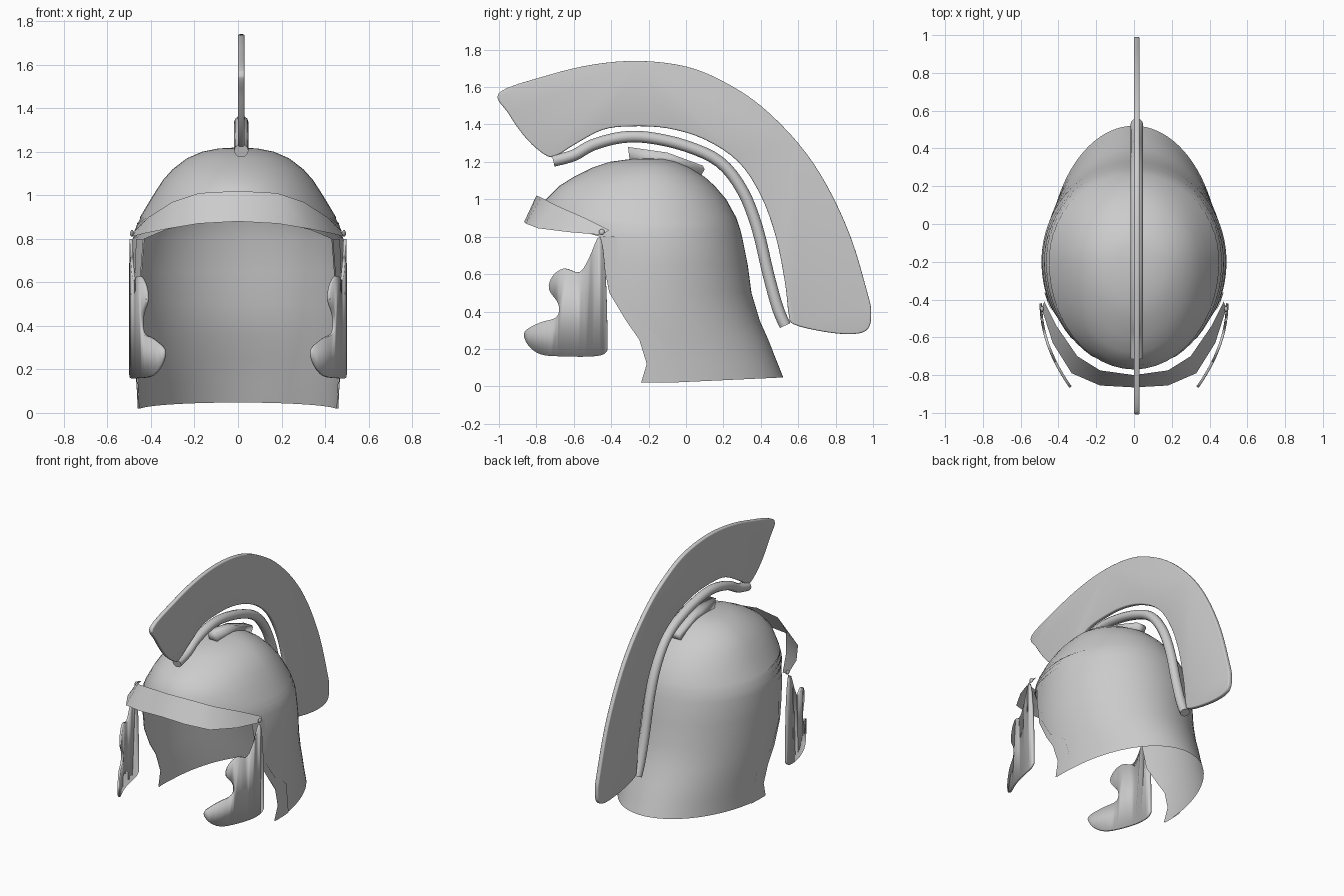
import bpy, bmesh, math
from mathutils import Vector

if "Cube" in bpy.data.objects:
    bpy.data.objects.remove(bpy.data.objects["Cube"])

steel = bpy.data.materials.new("plain_grey")
steel.use_nodes = True
GREY = (0.6, 0.6, 0.6, 1)
steel.diffuse_color = GREY
steel.node_tree.nodes["Principled BSDF"].inputs["Base Color"].default_value = GREY


def finish(name, bm, angle=40, mirror=False, thick=0, bevel=0):
    mesh = bpy.data.meshes.new(name)
    bmesh.ops.recalc_face_normals(bm, faces=bm.faces)
    bm.to_mesh(mesh)
    bm.free()
    obj = bpy.data.objects.new(name, mesh)
    bpy.context.collection.objects.link(obj)
    mesh.materials.append(steel)
    if mirror:
        mod = obj.modifiers.new("mirror", "MIRROR")
        mod.use_clip = True
        mod.merge_threshold = 0.002
    if thick:
        mod = obj.modifiers.new("thickness", "SOLIDIFY")
        mod.thickness, mod.offset = thick, 0
    if bevel:
        mod = obj.modifiers.new("soft_edge", "BEVEL")
        mod.width, mod.segments = bevel, 3
    bpy.ops.object.select_all(action="DESELECT")
    obj.select_set(True)
    bpy.context.view_layer.objects.active = obj
    bpy.ops.object.shade_smooth_by_angle(angle=math.radians(angle))
    return obj


def smooth_line(pts, closed=True, steps=4):
    """Catmull-Rom curve through 2D points."""
    n, out = len(pts), []
    for i in range(n if closed else n - 1):
        ids = [i - 1, i, i + 1, i + 2]
        ids = [k % n if closed else min(max(k, 0), n - 1) for k in ids]
        a, b, c, d = (Vector(pts[k]) for k in ids)
        for s in range(steps):
            t = s / steps
            out.append(0.5 * (2 * b + (c - a) * t + (2 * a - 5 * b + 4 * c - d) * t * t
                              + (3 * b - a - 3 * c + d) * t ** 3))
    return out if closed else out + [Vector(pts[-1])]


def grid(bm, rows):
    verts = [[bm.verts.new(p) for p in row] for row in rows]
    for r, q in zip(verts, verts[1:]):
        for i in range(len(r) - 1):
            bm.faces.new((r[i], r[i + 1], q[i + 1], q[i]))
    bmesh.ops.remove_doubles(bm, verts=bm.verts, dist=0.0005)


# Bowl and neck guard: height, half width, back, front of oval, front edge
ROWS = [(.02, .455, .52, -.70, -.24), (.12, .46, .485, -.70, -.21),
        (.25, .47, .44, -.72, -.25), (.35, .48, .395, -.72, -.32),
        (.5, .487, .35, -.74, -.41), (.65, .49, .33, -.75, -.44),
        (.8, .485, .30, -.76, -.46), (.84, .475, .29, -.765, -.6),
        (.87, .465, .28, -.77, -.7), (.9, .45, .27, -.77, -.77),
        (1.0, .39, .215, -.75, -.75), (1.07, .345, .155, -.68, -.68),
        (1.12, .30, .10, -.60, -.60), (1.17, .235, .02, -.5, -.5),
        (1.2, .165, -.05, -.41, -.41), (1.215, .09, -.11, -.3, -.3),
        (1.22, 0, -.2, -.2, -.2)]
MID = -0.2


def angle_at(y, back, front):
    half = back - MID if y > MID else MID - front
    return math.acos(max(-1, min(1, (y - MID) / half))) if half else math.pi


def shell_row(row, start, count, grow=0):
    z, w, back, front, edge = row
    t0 = angle_at(start, back, front) if start is not None else 0
    t1 = angle_at(edge, back, front)
    pts = []
    for i in range(count + 1):
        t = t0 + (t1 - t0) * i / count
        c = math.cos(t)
        y = MID + c * (back - MID if c > 0 else MID - front)
        lift = 0.05 * max(0, y + 0.08) * max(0, 1 - z * 4)
        pts.append((max(0, (w + grow) * math.sin(t)), y, z + lift))
    return pts


bm = bmesh.new()
grid(bm, [shell_row(r, None, 24) for r in ROWS])
finish("helmet_bowl", bm, mirror=True)

# Raised border along the face opening
CREASE = [-.08, -.10, -.13, -.27, -.37, -.36, -.37]
bm = bmesh.new()
grid(bm, [shell_row(r, c, 4, 0.006) for r, c in zip(ROWS, CREASE)])
finish("face_border", bm, mirror=True)

# Brow visor
upper = [(0, -.80, 1.02), (.18, -.775, 1.01), (.3, -.70, .97), (.41, -.54, .9), (.475, -.41, .835)]
lower = [(0, -.865, .88), (.18, -.855, .87), (.33, -.79, .845), (.43, -.63, .825), (.488, -.45, .81)]
bm = bmesh.new()
grid(bm, [upper, lower])
finish("brow_visor", bm, mirror=True)

# Cheek guards, bent inward toward the front
cheek = [(-.46, .8), (-.52, .68), (-.57, .61), (-.65, .63), (-.71, .59), (-.73, .52), (-.68, .44),
         (-.69, .37), (-.78, .34), (-.86, .29), (-.84, .22), (-.77, .17), (-.65, .16), (-.5, .16),
         (-.43, .18), (-.42, .25), (-.43, .6)]
bm = bmesh.new()
bm.faces.new([bm.verts.new((0, p.x, p.y)) for p in smooth_line(cheek)])
for k in range(9):
    bmesh.ops.bisect_plane(bm, geom=bm.verts[:] + bm.edges[:] + bm.faces[:],
                           plane_co=(0, -.82 + k * .045, 0), plane_no=(0, 1, 0))
for v in bm.verts:
    v.co.x = 0.493 - 0.8 * max(0, -.42 - v.co.y) ** 2
finish("cheek_guards", bm, mirror=True, thick=0.014)

# Hinge rivets
bm = bmesh.new()
bmesh.ops.create_uvsphere(bm, u_segments=10, v_segments=6, radius=0.016)
for v in bm.verts:
    v.co = (v.co.x * 0.6 + 0.487, v.co.y - .45, v.co.z + .825)
finish("hinge_rivets", bm, mirror=True)


def plate(name, outline, thick, bevel=0):
    b = bmesh.new()
    b.faces.new([b.verts.new((0.015, p[0], p[1])) for p in outline])
    return finish(name, b, thick=thick, bevel=bevel)


# Tall crest
crest = [(-1, 1.57), (-.75, 1.66), (-.5, 1.72), (-.25, 1.74), (0, 1.71), (.2, 1.63), (.4, 1.5),
         (.6, 1.3), (.75, 1.08), (.88, .8), (.97, .5), (.99, .4), (.975, .31), (.9, .28), (.75, .29),
         (.58, .33), (.55, .38), (.53, .55), (.48, .8), (.4, 1.02), (.28, 1.2), (.1, 1.32),
         (-.1, 1.38), (-.3, 1.39), (-.45, 1.37), (-.6, 1.29), (-.68, 1.24), (-.74, 1.23),
         (-.85, 1.32), (-.95, 1.46)]
plate("crest", smooth_line(crest), 0.03, 0.008)

# Mount under the crest rail
plate("crest_mount", [(-.31, 1.28), (-.1, 1.25), (.09, 1.18), (.1, 1.16), (.07, 1.11),
                      (-.05, 1.18), (-.3, 1.2)], 0.066)

# Crest rail: a round bar swept along the bowl
rail = [(-.71, 1.205), (-.6, 1.235), (-.5, 1.29), (-.35, 1.33), (-.2, 1.33), (0, 1.285), (.18, 1.2),
        (.3, 1.05), (.38, .85), (.44, .6), (.49, .42), (.53, .325)]
path = smooth_line(rail, closed=False)
bm = bmesh.new()
rings = []
for i, p in enumerate(path):
    d = (path[min(i + 1, len(path) - 1)] - path[max(i - 1, 0)]).normalized()
    ring = []
    for k in range(13):
        a = math.tau * k / 12
        off = 0.031 * math.sin(a)
        ring.append((0.015 + 0.033 * math.cos(a), p.x - d.y * off, p.y + d.x * off))
    rings.append(ring)
grid(bm, rings)
bmesh.ops.holes_fill(bm, edges=[e for e in bm.edges if e.is_boundary])
finish("crest_rail", bm)
